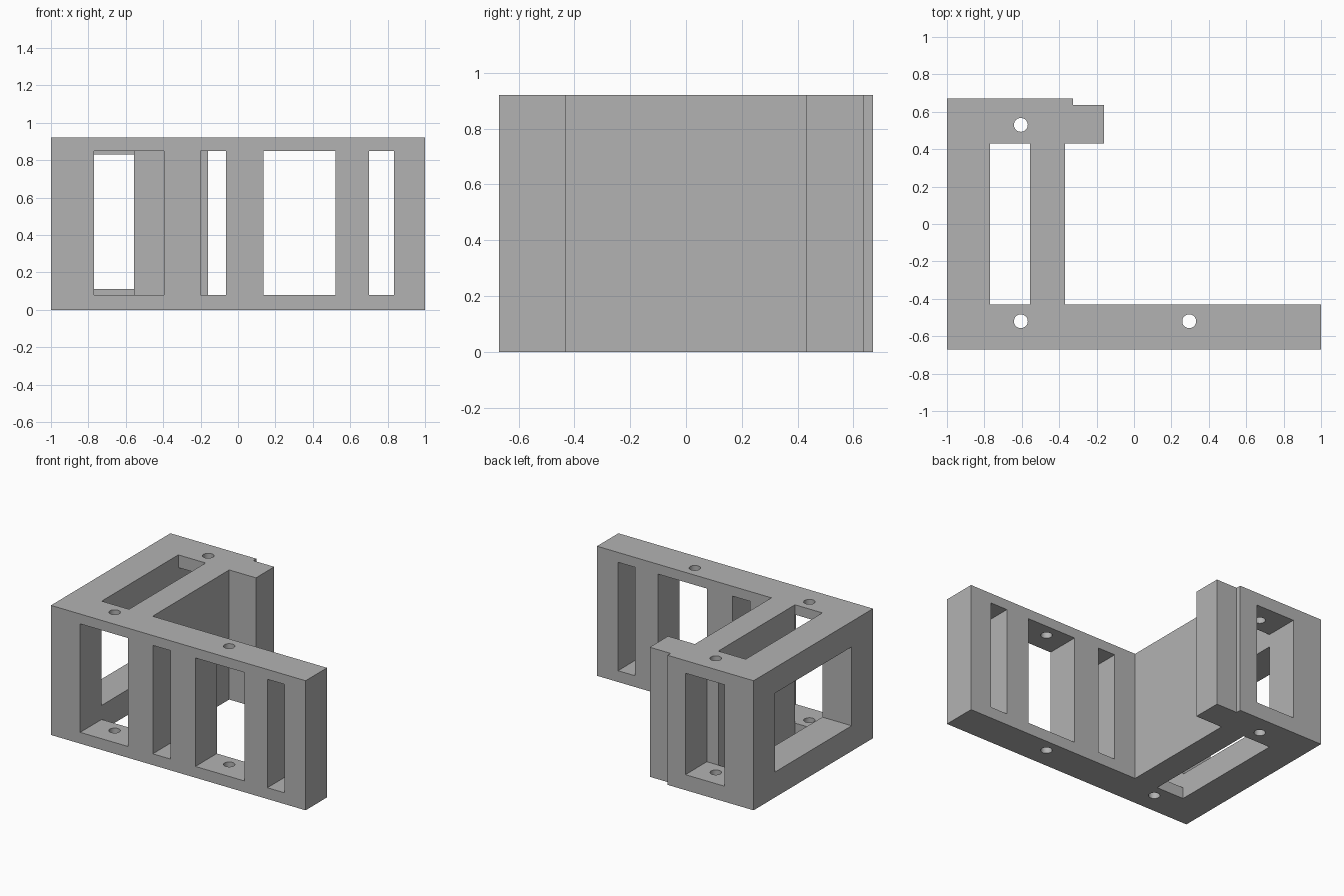
import bpy, bmesh

H = 0.92       # total height
WALL = 0.43    # inner face of the front and back walls

default = bpy.data.objects.get("Cube")
if default:
    bpy.data.objects.remove(default, do_unlink=True)

grey = bpy.data.materials.new("plain grey")
grey.use_nodes = True
colour = (0.45, 0.45, 0.45, 1)
grey.diffuse_color = colour
grey.node_tree.nodes["Principled BSDF"].inputs["Base Color"].default_value = colour


def finish(name, bm):
    bmesh.ops.recalc_face_normals(bm, faces=bm.faces)
    mesh = bpy.data.meshes.new(name)
    bm.to_mesh(mesh)
    bm.free()
    mesh.materials.append(grey)
    obj = bpy.data.objects.new(name, mesh)
    bpy.context.collection.objects.link(obj)
    return obj


def extrude_outline(name, outline, height):
    bm = bmesh.new()
    face = bm.faces.new([bm.verts.new((x, y, 0)) for x, y in outline])
    top = bmesh.ops.extrude_face_region(bm, geom=[face])["geom"]
    verts = [v for v in top if isinstance(v, bmesh.types.BMVert)]
    bmesh.ops.translate(bm, verts=verts, vec=(0, 0, height))
    return finish(name, bm)


def box(name, xs, ys, zs):
    bm = bmesh.new()
    bmesh.ops.create_cube(bm, size=1)
    for v in bm.verts:
        v.co = [r[0] if c < 0 else r[1] for c, r in zip(v.co, (xs, ys, zs))]
    return finish(name, bm)


def drill(name, x, y):
    bm = bmesh.new()
    bmesh.ops.create_cone(bm, cap_ends=True, segments=32, radius1=0.037,
                          radius2=0.037, depth=2)
    bmesh.ops.translate(bm, verts=bm.verts, vec=(x, y, H / 2))
    return finish(name, bm)


# Bracket body: front wall, middle wall, left wall and stepped back wall
bracket = extrude_outline("bracket", [
    (-1, -0.67), (1, -0.67), (1, -WALL), (-0.37, -WALL), (-0.37, WALL),
    (-0.16, WALL), (-0.16, 0.635), (-0.325, 0.635), (-0.325, 0.67),
    (-1, 0.67)], H)

# Vertical slot between left and middle walls
cutters = [box("slot_cutter", (-0.77, -0.555), (-WALL, WALL), (-1, 2))]

# Front windows
for x0, x1 in [(-0.77, -0.395), (-0.2, -0.063), (0.135, 0.52), (0.7, 0.835)]:
    depth = -WALL if x0 < -0.5 else -0.3
    cutters.append(box("front_window_cutter", (x0, x1), (-0.9, depth), (0.08, 0.85)))

# Back window and outer side window
cutters.append(box("back_window_cutter", (-0.77, -0.465), (WALL, 0.9), (0.11, 0.83)))
cutters.append(box("side_window_cutter", (-1.2, -0.7), (-WALL, WALL), (0.18, 0.74)))

# Screw holes
for x, y in [(-0.605, 0.53), (-0.605, -0.52), (0.295, -0.52)]:
    cutters.append(drill("screw_hole_cutter", x, y))

# Cut every opening, then discard the cutters
bpy.context.view_layer.objects.active = bracket
for cutter in cutters:
    cutter.hide_render = True
    mod = bracket.modifiers.new(cutter.name, "BOOLEAN")
    mod.operation = "DIFFERENCE"
    mod.solver = "EXACT"
    mod.object = cutter
    bpy.ops.object.modifier_apply(modifier=mod.name)
    bpy.data.objects.remove(cutter, do_unlink=True)

# Smooth the round holes and keep the flat edges crisp
bpy.ops.object.select_all(action="DESELECT")
bracket.select_set(True)
bpy.ops.object.shade_smooth_by_angle()
